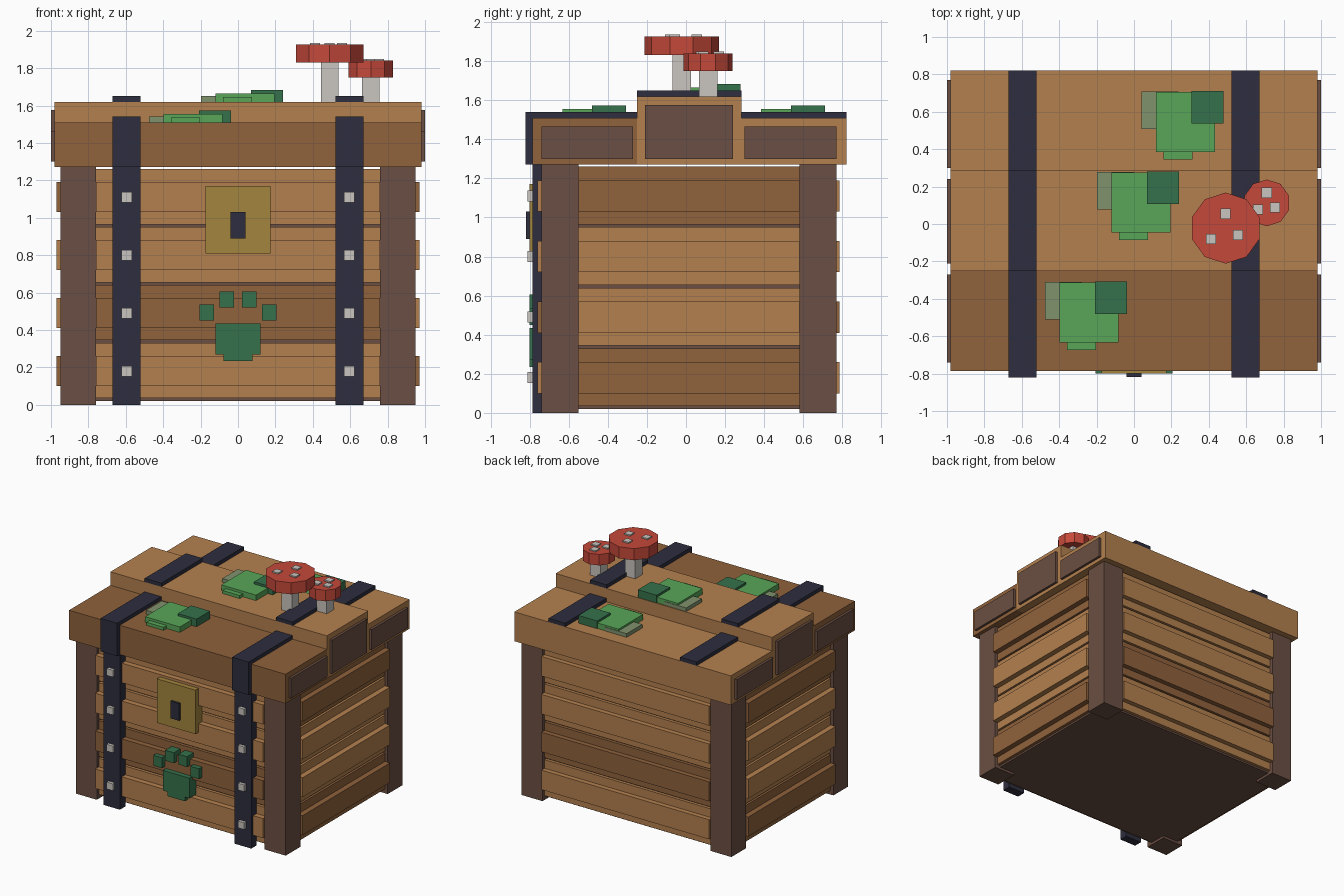
import bpy, bmesh, math
from mathutils import Matrix, Vector

if "Cube" in bpy.data.objects:
    bpy.data.objects.remove(bpy.data.objects["Cube"])


def material(name, rgb):
    m = bpy.data.materials.new(name)
    lin = [((c / 255 + 0.055) / 1.055) ** 2.4 for c in rgb]
    m.diffuse_color = (*lin, 1)
    m.use_nodes = True
    m.node_tree.nodes["Principled BSDF"].inputs["Base Color"].default_value = m.diffuse_color
    return m


LIGHT = material("light wood", (180, 128, 78))
DARK = material("dark wood", (144, 98, 60))
POST = material("post wood", (107, 79, 67))
IRON = material("dark iron", (45, 45, 62))
BRASS = material("brass", (163, 133, 61))
PALE = material("pale grey", (202, 197, 191))
RED = material("cap red", (197, 73, 58))
LEAF = material("leaf green", (89, 166, 88))
FOREST = material("forest green", (54, 113, 76))
SAGE = material("sage green", (129, 146, 109))


def finish(name, bm, mat):
    me = bpy.data.meshes.new(name)
    bm.to_mesh(me)
    bm.free()
    me.materials.append(mat)
    ob = bpy.data.objects.new(name, me)
    bpy.context.collection.objects.link(ob)
    return ob


def boxes(name, mat, *specs):
    """One object from boxes given as (x0, x1, y0, y1, z0, z1)."""
    bm = bmesh.new()
    for x0, x1, y0, y1, z0, z1 in specs:
        c = Vector(((x0 + x1) / 2, (y0 + y1) / 2, (z0 + z1) / 2))
        s = (abs(x1 - x0), abs(y1 - y0), abs(z1 - z0), 1)
        bmesh.ops.create_cube(bm, size=1, matrix=Matrix.Translation(c) @ Matrix.Diagonal(s))
    return finish(name, bm, mat)


# Inner body, seen in the gaps between planks and from below
boxes("inner_body", POST, (-0.9, 0.9, -0.69, 0.72, 0.02, 1.25))

# Corner posts
for sx, side in ((-1, "left"), (1, "right")):
    for y0, end in ((-0.74, "front"), (0.58, "back")):
        boxes(f"{end}_{side}_post", POST, (sx * 0.76, sx * 0.95, y0, y0 + 0.19, 0, 1.27))

# Wall planks, each with a raised middle band
for i in range(4):
    z = 0.31 * i
    base, band = (z + 0.035, z + 0.33), (z + 0.10, z + 0.26)
    long_mat = DARK if i == 1 else LIGHT
    end_mat = DARK if i in (0, 3) else LIGHT
    boxes(f"front_plank_{i + 1}", long_mat,
          (-0.77, 0.77, -0.715, -0.67, *base), (-0.76, 0.76, -0.76, -0.70, *band))
    boxes(f"back_plank_{i + 1}", long_mat,
          (-0.77, 0.77, 0.70, 0.745, *base), (-0.76, 0.76, 0.73, 0.785, *band))
    for sx, side in ((-1, "left"), (1, "right")):
        boxes(f"{side}_plank_{i + 1}", end_mat,
              (sx * 0.88, sx * 0.925, -0.56, 0.59, *base),
              (sx * 0.91, sx * 0.97, -0.55, 0.58, *band))

# Stepped lid with end panels and iron straps on top
lid = (("front", DARK, -0.785, -0.25, 1.51, -0.74, -0.27),
       ("middle", LIGHT, -0.25, 0.285, 1.62, -0.21, 0.24),
       ("back", LIGHT, 0.285, 0.82, 1.51, 0.30, 0.77))
for name, mat, y0, y1, top, p0, p1 in lid:
    boxes(f"{name}_lid_board", mat, (-0.98, 0.98, y0, y1, 1.27, top))
    for sx, side in ((-1, "left"), (1, "right")):
        boxes(f"{name}_{side}_lid_panel", POST,
              (sx * 0.97, sx * 1.0, p0, p1, 1.30, top - 0.045))
        ys = -0.82 if name == "front" else y0
        boxes(f"{name}_{side}_lid_strap", IRON,
              (sx * 0.52, sx * 0.67, ys, y1, top, top + 0.03))

# Front straps with rivets
for sx, side in ((-1, "left"), (1, "right")):
    xs = (sx * 0.52, sx * 0.67)
    boxes(f"{side}_front_strap", IRON, (*xs, -0.785, -0.715, 0, 1.27))
    boxes(f"{side}_lid_front_strap", IRON, (*xs, -0.82, -0.785, 1.27, 1.51))
    c = sx * 0.595
    boxes(f"{side}_rivets", PALE, *[(c - 0.028, c + 0.028, -0.81, -0.78, z - 0.028, z + 0.028)
                                    for z in (0.18, 0.49, 0.80, 1.11)])

# Lock
boxes("lock_plate", BRASS, (-0.175, 0.175, -0.80, -0.71, 0.81, 1.17))
boxes("keyhole", IRON, (-0.04, 0.04, -0.818, -0.79, 0.89, 1.03))

# Paw emblem: pad, heel and four toes
pad = [(-0.12, 0.12, 0.27, 0.435), (-0.078, 0.078, 0.235, 0.27)]
toes = [(x - 0.039, x + 0.039, z, z + 0.085)
        for x, z in ((-0.168, 0.45), (-0.06, 0.52), (0.06, 0.52), (0.168, 0.45))]
boxes("paw_emblem", FOREST, *[(x0, x1, -0.80, -0.71, z0, z1) for x0, x1, z0, z1 in pad + toes])

# Moss clumps on the three lid boards
for name, x, y, z in (("front", -0.278, -0.588, 1.51), ("middle", 0, 0, 1.62),
                      ("back", 0.238, 0.43, 1.51)):
    boxes(f"{name}_moss", LEAF, (x - 0.12, x + 0.195, y - 0.045, y + 0.275, z, z + 0.045),
          (x - 0.08, x + 0.075, y - 0.085, y - 0.045, z, z + 0.025))
    boxes(f"{name}_dark_moss", FOREST, (x + 0.07, x + 0.24, y + 0.107, y + 0.28, z, z + 0.063))
    boxes(f"{name}_pale_moss", SAGE, (x - 0.197, x, y + 0.077, y + 0.279, z, z + 0.03))


# Mushrooms: ten-sided cap, square stem, square spots
def mushroom(name, x, y, radius, z0, z1, spots):
    bm = bmesh.new()
    bmesh.ops.create_cone(bm, cap_ends=True, segments=10, radius1=radius, radius2=radius,
                          depth=z1 - z0,
                          matrix=Matrix.Translation((x, y, (z0 + z1) / 2))
                          @ Matrix.Rotation(math.pi / 2, 4, 'Z'))
    # put a corner exactly on the +y axis
    top = max(bm.verts, key=lambda v: v.co.y).co
    turn = math.pi / 2 - math.atan2(top.y - y, top.x - x)
    bmesh.ops.rotate(bm, verts=bm.verts, cent=(x, y, 0), matrix=Matrix.Rotation(turn, 3, 'Z'))
    finish(f"{name}_mushroom_cap", bm, RED)
    boxes(f"{name}_mushroom_stem", PALE,
          (x - 0.047, x + 0.047, y - 0.047, y + 0.047, 1.61, z0 + 0.01))
    boxes(f"{name}_mushroom_spots", PALE,
          *[(a - 0.027, a + 0.027, b - 0.027, b + 0.027, z1 - 0.01, z1 + 0.01) for a, b in spots])


mushroom("large", 0.49, -0.022, 0.19, 1.83, 1.925,
         ((0.49, 0.055), (0.412, -0.08), (0.555, -0.058)))
mushroom("small", 0.71, 0.113, 0.125, 1.75, 1.84,
         ((0.71, 0.167), (0.753, 0.088), (0.663, 0.077)))
